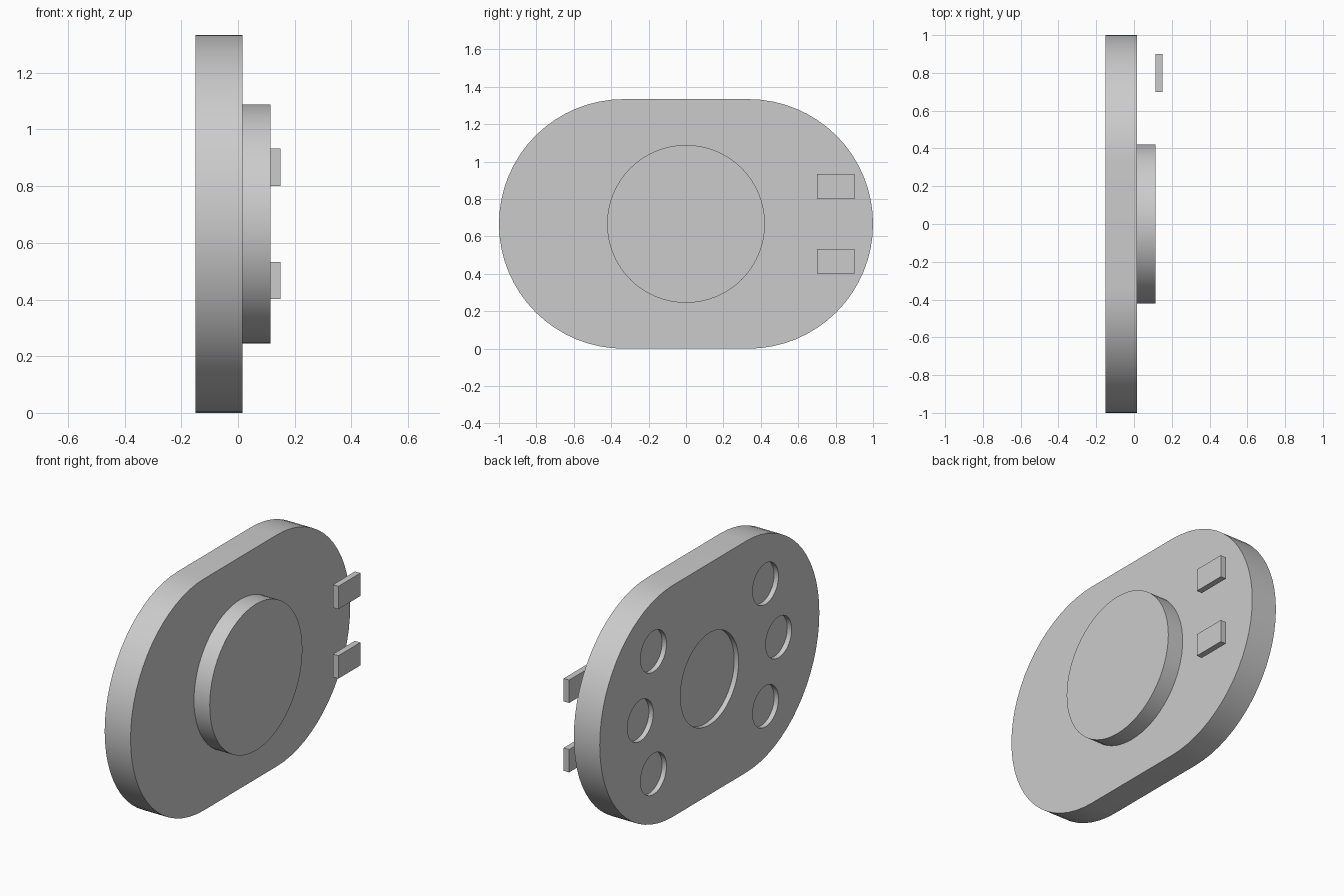
import bpy
import bmesh
from math import pi, cos, sin, radians
from mathutils import Matrix, Vector

cube = bpy.data.objects.get("Cube")
if cube:
    bpy.data.objects.remove(cube, do_unlink=True)

MID = 0.667                       # height of the centre line
BACK, FACE, DISC, CLIP = -0.15, 0.015, 0.115, 0.15   # layers along x

grey = bpy.data.materials.new("plain_grey")
grey.use_nodes = True
colour = (0.6, 0.6, 0.6, 1)
grey.diffuse_color = colour
grey.node_tree.nodes["Principled BSDF"].inputs["Base Color"].default_value = colour


def make_object(name, bm):
    bmesh.ops.recalc_face_normals(bm, faces=bm.faces)
    mesh = bpy.data.meshes.new(name)
    bm.to_mesh(mesh)
    bm.free()
    mesh.materials.append(grey)
    obj = bpy.data.objects.new(name, mesh)
    bpy.context.collection.objects.link(obj)
    return obj


def add_cylinder(bm, x0, x1, y, z, radius, segments=64):
    place = Matrix.Translation(((x0 + x1) / 2, y, z)) @ Matrix.Rotation(pi / 2, 4, "Y")
    bmesh.ops.create_cone(bm, cap_ends=True, segments=segments, radius1=radius,
                          radius2=radius, depth=x1 - x0, matrix=place)


def smooth(obj):
    bpy.ops.object.select_all(action="DESELECT")
    obj.select_set(True)
    bpy.context.view_layer.objects.active = obj
    bpy.ops.object.shade_smooth_by_angle(angle=radians(30))


# Plate with two round ends
bm = bmesh.new()
outline = []
for side in (1, -1):
    for i in range(33):
        a = -pi / 2 + pi * i / 32
        outline.append(bm.verts.new((BACK, side * (0.333 + MID * cos(a)),
                                     MID + side * MID * sin(a))))
base = bm.faces.new(outline)
sweep = bmesh.ops.extrude_face_region(bm, geom=[base], use_keep_orig=True)
top = [v for v in sweep["geom"] if isinstance(v, bmesh.types.BMVert)]
bmesh.ops.translate(bm, verts=top, vec=Vector((FACE - BACK, 0, 0)))
plate = make_object("plate", bm)

# Shallow round recesses on the back: one large, three at each end
bm = bmesh.new()
floor = BACK + 0.028
add_cylinder(bm, BACK - 0.1, floor, 0, MID, 0.265)
for side in (1, -1):
    for y, dz in ((0.51, 0.353), (0.63, 0), (0.51, -0.353)):
        add_cylinder(bm, BACK - 0.1, floor, side * y, MID + dz, 0.118, 48)
cutter = make_object("recess_cutter", bm)
cutter.hide_render = True
cutter.display_type = "WIRE"

cut = plate.modifiers.new("recesses", "BOOLEAN")
cut.operation = "DIFFERENCE"
cut.solver = "EXACT"
cut.object = cutter
bpy.context.view_layer.objects.active = plate
plate.select_set(True)
bpy.ops.object.modifier_apply(modifier=cut.name)
bpy.data.objects.remove(cutter, do_unlink=True)
smooth(plate)

# Raised disc
bm = bmesh.new()
add_cylinder(bm, FACE, DISC, 0, MID, 0.422)
smooth(make_object("raised_disc", bm))

# Two small clips standing off the plate
for name, dz in (("upper_clip", 0.2), ("lower_clip", -0.2)):
    bm = bmesh.new()
    size = Matrix.Diagonal((CLIP - DISC, 0.2, 0.132, 1))
    place = Matrix.Translation(((DISC + CLIP) / 2, 0.8, MID + dz))
    bmesh.ops.create_cube(bm, size=1, matrix=place @ size)
    make_object(name, bm)
